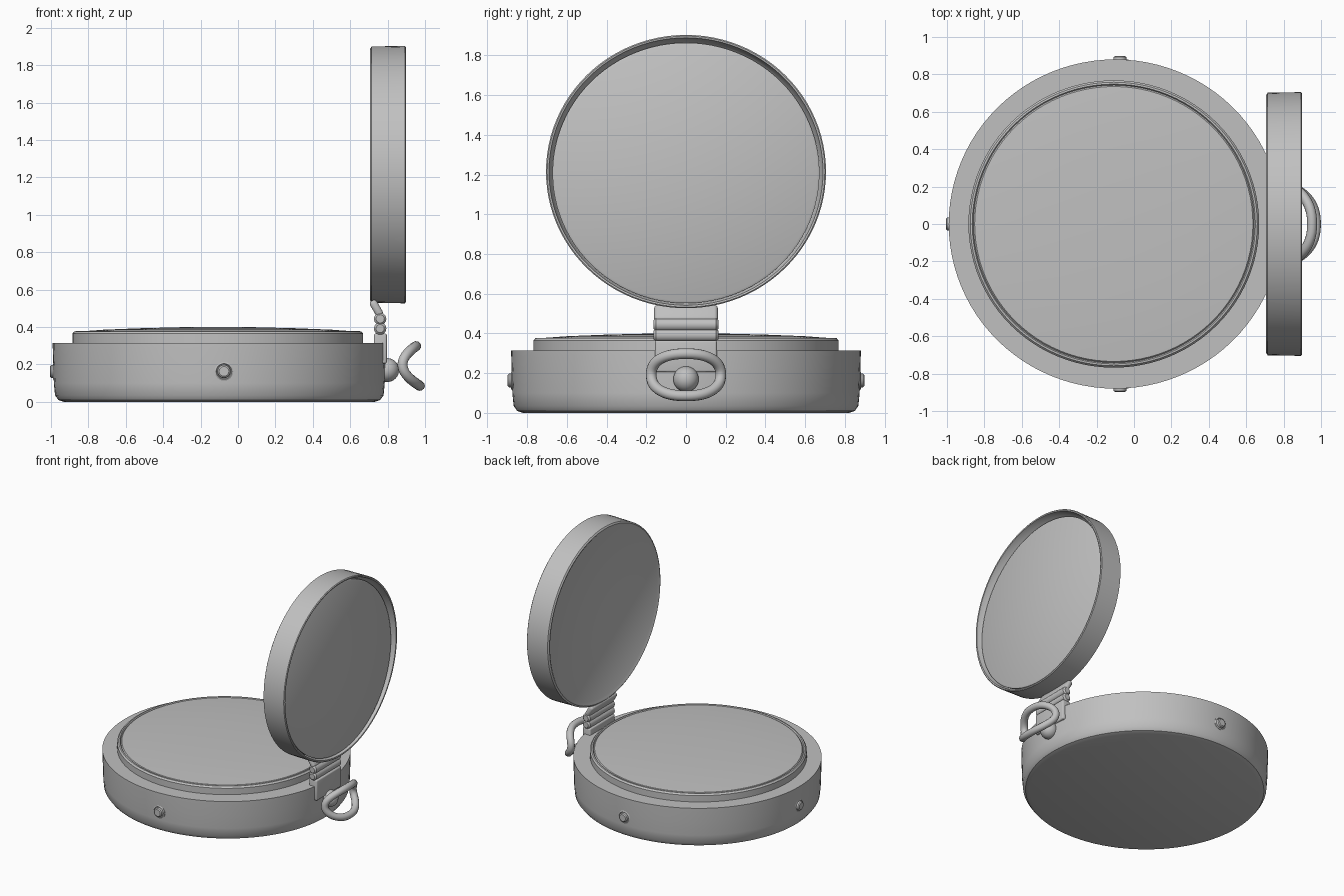
import bpy
import bmesh
from math import sin, cos, pi, radians, copysign
from mathutils import Matrix

if "Cube" in bpy.data.objects:
    bpy.data.objects.remove(bpy.data.objects["Cube"], do_unlink=True)

grey = bpy.data.materials.new("plain grey")
grey.use_nodes = True
COLOUR = (0.53, 0.53, 0.53, 1)
grey.diffuse_color = COLOUR
grey.node_tree.nodes["Principled BSDF"].inputs["Base Color"].default_value = COLOUR

CENTRE_X = -0.1


def finish(name, bm, matrix):
    """Turn a bmesh into a placed, smooth-shaded object."""
    bmesh.ops.recalc_face_normals(bm, faces=bm.faces)
    bm.transform(matrix)
    mesh = bpy.data.meshes.new(name)
    bm.to_mesh(mesh)
    bm.free()
    mesh.materials.append(grey)
    obj = bpy.data.objects.new(name, mesh)
    bpy.context.collection.objects.link(obj)
    bpy.ops.object.select_all(action="DESELECT")
    obj.select_set(True)
    bpy.context.view_layer.objects.active = obj
    bpy.ops.object.shade_smooth_by_angle(angle=radians(35))


def lathe(name, profile, matrix, steps=96):
    """Spin (radius, height) points round z; both ends lie on the axis."""
    bm = bmesh.new()
    verts = [bm.verts.new((r, 0, z)) for r, z in profile]
    edges = [bm.edges.new(pair) for pair in zip(verts, verts[1:])]
    bmesh.ops.spin(bm, geom=verts + edges, cent=(0, 0, 0), axis=(0, 0, 1),
                   angle=2 * pi, steps=steps, use_duplicate=False)
    bmesh.ops.remove_doubles(bm, verts=bm.verts, dist=1e-5)
    finish(name, bm, matrix)


def box(name, size, location, tilt, bevel):
    bm = bmesh.new()
    bmesh.ops.create_cube(bm, size=1)
    bm.transform(Matrix.Diagonal((*size, 1)))
    bmesh.ops.bevel(bm, geom=bm.edges[:], offset=bevel, segments=3,
                    profile=0.5, affect="EDGES")
    finish(name, bm, Matrix.Translation(location) @ Matrix.Rotation(tilt, 4, "Y"))


# Slightly oval case with a soft lower edge
oval = Matrix.Diagonal((1.012, 1, 1, 1))
lathe("case", [(0, 0), (0.82, 0), (0.85, 0.01), (0.868, 0.035), (0.874, 0.1),
               (0.877, 0.2), (0.88, 0.29), (0.88, 0.315), (0, 0.315)],
      Matrix.Translation((CENTRE_X, 0, 0)) @ oval)

# Raised dial with a narrow rim, groove and domed top
lathe("dial", [(0, 0.3), (0.768, 0.3), (0.768, 0.365), (0.758, 0.377),
               (0.748, 0.378), (0.742, 0.368), (0.735, 0.376),
               (0.6, 0.386), (0.4, 0.394), (0.2, 0.399), (0, 0.4)],
      Matrix.Translation((CENTRE_X - 0.008, 0, 0)) @ oval)

# Upright lid shell, with a leaning plate set into its outer face
to_x = Matrix.Rotation(radians(90), 4, "Y")
lid_oval = Matrix.Diagonal((1, 1, 0.976, 1))
lathe("lid", [(0, 0.012), (0.665, 0.012), (0.68, 0.002), (0.69, 0),
              (0.702, 0.008), (0.705, 0.185), (0.699, 0.19), (0.69, 0.188),
              (0.675, 0.125), (0.665, 0.115), (0, 0.115)],
      Matrix.Translation((0.707, 0, 1.215)) @ lid_oval @ to_x)
lathe("lid_plate", [(0, -0.06), (0.665, -0.06), (0.672, -0.006), (0.66, 0), (0, 0)],
      Matrix.Translation((0.868, 0, 1.208)) @ lid_oval
      @ Matrix.Rotation(radians(-1.6), 4, "Y") @ to_x)

# Hinge: lower block, stacked barrels and the link up to the lid
box("hinge_block", (0.07, 0.31, 0.16), (0.761, 0, 0.285), 0, 0.01)
to_y = Matrix.Rotation(radians(90), 4, "X")
for i, z in enumerate((0.392, 0.444)):
    lathe(f"hinge_barrel_{i + 1}",
          [(0, -0.163), (0.022, -0.163), (0.033, -0.152),
           (0.033, 0.152), (0.022, 0.163), (0, 0.163)],
          Matrix.Translation((0.76, 0, z)) @ to_y, 24)
box("hinge_link", (0.042, 0.32, 0.095), (0.74, 0, 0.5), radians(-30), 0.018)

# Round knob behind the pull ring
bm = bmesh.new()
bmesh.ops.create_uvsphere(bm, u_segments=32, v_segments=16, radius=0.064)
finish("knob", bm, Matrix.Translation((0.797, 0, 0.17)))

# Bent pull ring, a squarish oval swept with a round tube
ring = bpy.data.curves.new("pull_ring", "CURVE")
ring.dimensions = "3D"
ring.bevel_depth = 0.027
ring.bevel_resolution = 4
ring.materials.append(grey)
COUNT = 72
path = ring.splines.new("POLY")
path.points.add(COUNT - 1)
path.use_cyclic_u = True
for i, point in enumerate(path.points):
    a = 2 * pi * i / COUNT
    c, s = (copysign(abs(v) ** 0.85, v) for v in (cos(a), sin(a)))
    point.co = (0.88 + 0.082 * s * s - 0.01 * s, 0.175 * c, 0.192 + 0.106 * s, 1)
bpy.context.collection.objects.link(bpy.data.objects.new("pull_ring", ring))

# Small studs on three sides of the case
stud = [(0, -0.06), (0.05, -0.06), (0.05, 0.004), (0.042, 0.008), (0.036, 0),
        (0.034, 0.02), (0.026, 0.026), (0, 0.026)]
for name, turn, x, y in (("front_stud", -90, -0.075, -0.872),
                         ("back_stud", 90, -0.075, 0.872),
                         ("side_stud", 180, CENTRE_X - 0.88, 0)):
    lathe(name, stud, Matrix.Translation((x, y, 0.163))
          @ Matrix.Rotation(radians(turn), 4, "Z") @ to_x, 24)
